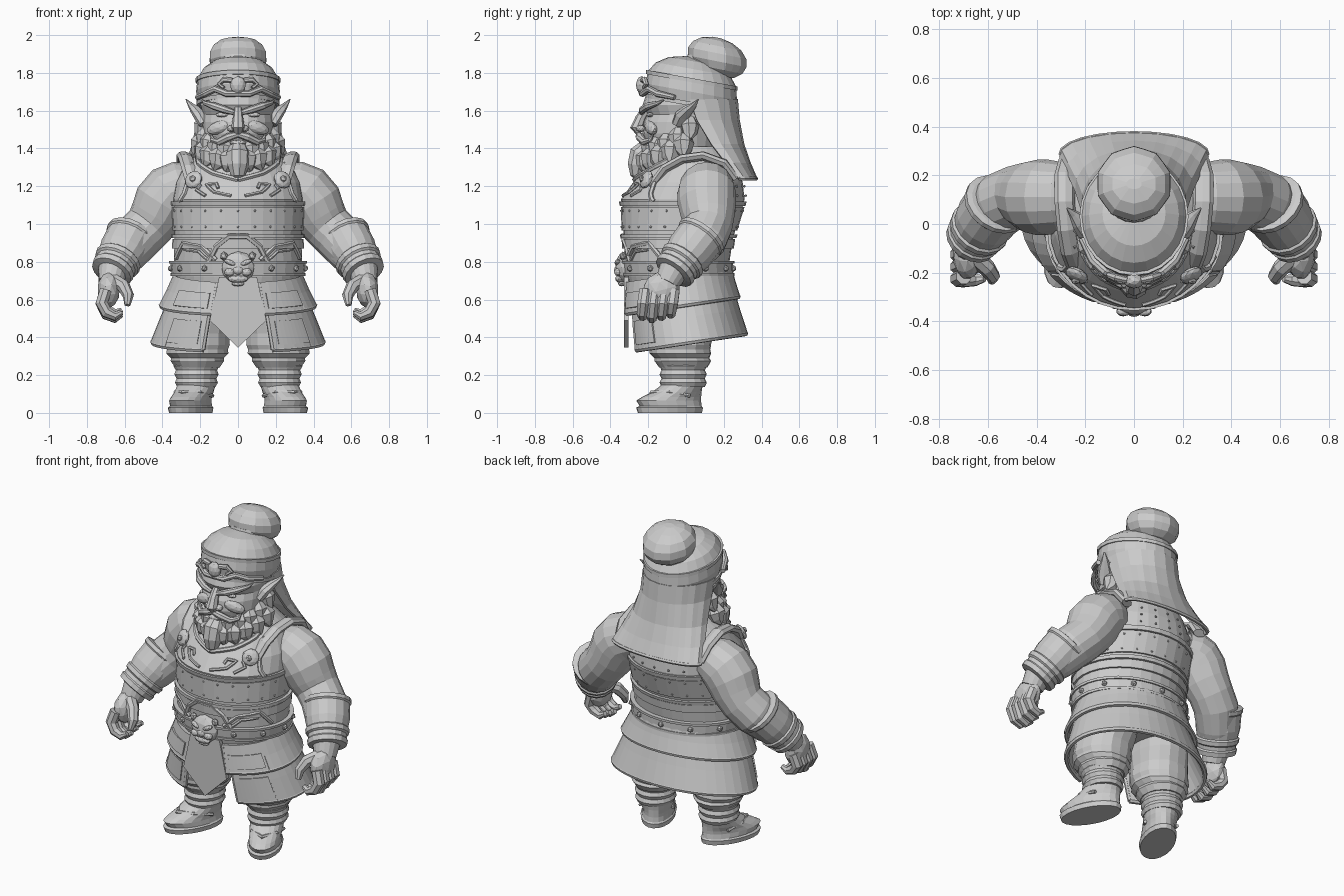
import bpy, bmesh, math
from mathutils import Vector, Matrix, Euler

old = bpy.data.objects.get("Cube")
if old:
    bpy.data.objects.remove(old)
stone = bpy.data.materials.new("light_grey")
stone.use_nodes = True
stone.diffuse_color = (0.6, 0.6, 0.6, 1)
stone.node_tree.nodes["Principled BSDF"].inputs["Base Color"].default_value = stone.diffuse_color

def finish(name, bm, pair=False, thick=0):
    """Turn a bmesh into an object; with pair, add its mirror image too."""
    bmesh.ops.recalc_face_normals(bm, faces=bm.faces)
    for side in (("left_", "right_") if pair else ("",)):
        if side == "right_":
            bmesh.ops.scale(bm, vec=(-1, 1, 1), verts=bm.verts)
            bmesh.ops.reverse_faces(bm, faces=bm.faces)
        mesh = bpy.data.meshes.new(side + name)
        bm.to_mesh(mesh)
        mesh.materials.append(stone)
        obj = bpy.data.objects.new(side + name, mesh)
        bpy.context.collection.objects.link(obj)
        if thick:
            solid = obj.modifiers.new("thickness", "SOLIDIFY")
            solid.thickness, solid.offset = thick, 0
    bm.free()

def skin(bm, rings, closed=True):
    """Bridge rows of points with faces, capping closed ones."""
    rows = [[bm.verts.new(p) for p in ring] for ring in rings]
    n = len(rows[0])
    for low, high in zip(rows, rows[1:]):
        for i in range(n if closed else n - 1):
            j = (i + 1) % n
            bm.faces.new((low[i], low[j], high[j], high[i]))
    if closed:
        bm.faces.new(rows[0][::-1])
        bm.faces.new(rows[-1])
    return bm

def ring_points(ring, n, slope, start, end, wave=0):
    """Points on a ring (z, centre x, half width, front y, back y); angle 0 faces front."""
    z, cx, rx, front, back = ring
    row = []
    for i in range(n if end - start == 360 else n + 1):
        a = math.radians(start + (end - start) * i / n)
        k = 1 + wave * (-1) ** i
        y = (front - back) / 2 * k * math.cos(a)
        row.append((cx + rx * k * math.sin(a), (front + back) / 2 + y, z + slope * y))
    return row

def loft(rings, n=24, slope=0, start=0, end=360, wave=0):
    rows = [ring_points(ring, n, slope, start, end, wave) for ring in rings]
    return skin(bmesh.new(), rows, end - start == 360)

def tube(path, n=8, bm=None, flat=1):
    """Sweep a circle along (x, y, z, radius) points."""
    pts = [Vector(p[:3]) for p in path]
    last, q, rings = None, None, []
    for i, p in enumerate(pts):
        d = (pts[min(i + 1, len(pts) - 1)] - pts[max(i - 1, 0)]).normalized()
        q = d.to_track_quat("Z", "Y") if last is None else last.rotation_difference(d) @ q
        last, r = d, path[i][3]
        angles = [math.tau * k / n for k in range(n)]
        rings.append([p + q @ Vector((r * math.cos(a), r * flat * math.sin(a), 0)) for a in angles])
    return skin(bmesh.new() if bm is None else bm, rings)

def ball(bm, centre, size, turn=(0, 0, 0), detail=2):
    m = Matrix.LocRotScale(Vector(centre), Euler(turn), Vector(size))
    bmesh.ops.create_icosphere(bm, subdivisions=detail, radius=1, matrix=m)
    return bm

# Torso, with a lookup so trims can hug its surface
TORSO = [(.55, 0, .30, -.27, .22), (.72, 0, .33, -.31, .23), (.80, 0, .34, -.32, .23),
         (.93, 0, .335, -.33, .25), (1.09, 0, .34, -.335, .30), (1.13, 0, .345, -.345, .31),
         (1.22, 0, .33, -.28, .30), (1.32, 0, .28, -.20, .27), (1.41, 0, .16, -.1, .2)]
finish("torso", loft(TORSO, 32))

def girth(z, off=0):
    for a, b in zip(TORSO, TORSO[1:]):
        if a[0] <= z <= b[0]:
            t = (z - a[0]) / (b[0] - a[0])
            _, cx, rx, f, k = [u + t * (v - u) for u, v in zip(a, b)]
            return (z, cx, rx + off, f - off, k + off)

def hug(deg, z, off=0):
    return ring_points(girth(z, off), 1, 0, deg, deg)[0]

def trim(name, marks, r, pair=True):
    """Raised cord through (angle, height) marks on the torso."""
    path = []
    for (a, z), (b, w) in zip(marks, marks[1:]):
        path += [hug(a + (b - a) * t / 4, z + (w - z) * t / 4, .004) + (r,) for t in range(4)]
    finish(name, tube(path + [hug(*marks[-1], .004) + (r,)], 6), pair)

for name, low, high, off in (
        ("belt", .73, .80, .018), ("belt_lower_edge", .725, .74, .026), ("belt_upper_edge", .79, .805, .026),
        ("waist_sash", .87, .92, .012), ("waist_cord", .925, .945, .018),
        ("chest_band", .965, 1.09, .01), ("chest_edge", 1.095, 1.12, .014)):
    finish(name, loft([girth(low), girth(low, off), girth(high, off), girth(high)], 32))
studs = bmesh.new()
for deg in range(30, 331, 30):
    ball(studs, hug(deg, .765, .02), (.018, .018, .018), detail=1)
for deg in range(0, 360, 15):
    for z in (.985, 1.07) + ((1.15, 1.2, 1.25) if 130 < deg < 230 else ()):
        ball(studs, hug(deg, z, .008), (.007, .007, .007), detail=1)
finish("rivets", studs)

# Chest ornament, armhole and collar trims, shoulder straps
trim("collar_trim", [(0, 1.235), (25, 1.27), (55, 1.34)], .014)
trim("chest_scroll", [(6, 1.15), (22, 1.17), (30, 1.21), (20, 1.215), (18, 1.19)], .009)
trim("chest_scroll_end", [(30, 1.15), (40, 1.18), (36, 1.21)], .009)
trim("armhole_trim", [(62, 1.12), (56, 1.16), (52, 1.24), (60, 1.32)], .014)
trim("back_armhole_trim", [(118, 1.12), (128, 1.16), (132, 1.24), (122, 1.32)], .014)
trim("tabard_edge", [(20, .81), (34, .88), (58, .90), (72, .82)], .014)
trim("tabard_inner_edge", [(28, .81), (38, .855), (56, .865)], .009)
finish("shoulder_strap", tube([(.235, -.18, 1.2, .04), (.26, -.11, 1.295, .042), (.275, -.02, 1.345, .042),
       (.285, .09, 1.36, .042), (.285, .2, 1.32, .042), (.27, .26, 1.24, .04)], 8, flat=.6), True)
disc = ball(bmesh.new(), (.235, -.21, 1.235), (.05, .024, .05), (-.4, 0, .5))
finish("strap_disc", ball(disc, (.24, -.235, 1.24), (.02, .014, .02), detail=1), True)

# Beast face buckle with an arch above
trim("buckle_arch", [(-27, .8), (-20, .88), (-8, .935), (8, .935), (20, .88), (27, .8)], .016, False)
beast = bmesh.new()
for spot, size in (((0, -.325, .77), (.09, .05, .085)), ((0, -.36, .755), (.03, .022, .025)),
                   ((0, -.35, .71), (.055, .025, .022)), ((0, -.34, .685), (.035, .02, .015))):
    ball(beast, spot, size)
for s in (1, -1):
    ball(beast, (s * .04, -.36, .795), (.035, .018, .014), (0, s * -.4, 0))
    ball(beast, (s * .045, -.36, .745), (.028, .02, .022))
    ball(beast, (s * .075, -.335, .83), (.022, .018, .024), detail=1)
finish("beast_buckle", beast)

# Skirt tiers, open in front, with rolled hems and raised front panels
for label, rings, gap in (
        ("upper_skirt", [(.73, 0, .33, -.32, .23), (.65, 0, .365, -.325, .25), (.57, 0, .405, -.33, .275)], 19),
        ("lower_skirt", [(.62, 0, .35, -.30, .24), (.5, 0, .40, -.295, .275), (.375, 0, .45, -.285, .315)], 24)):
    finish(label, loft(rings, 36, .15, gap, 360 - gap), thick=.025)
    hem = ring_points(rings[-1], 36, .15, gap, 360 - gap)
    finish(label + "_hem", tube([p + (.015,) for p in hem], 6))
    panel = [(z + .025, cx, rx + .008, f - .008, k + .008) for z, cx, rx, f, k in rings[1:]]
    finish(label + "_panel", loft(panel, 8, .15, gap + 4, 55), True, .018)
    edge = [(gap + .5, ring) for ring in rings] + [(58, ring) for ring in rings[:0:-1]]
    for i in (0, 3):
        line = [ring_points(ring, 1, .15, deg, deg + 1)[0] + (.014,) for deg, ring in edge[i:i + 3]]
        finish(label + "_edge", tube(line, 6), True)

# Pointed apron with a raised border
apron = bmesh.new()
face = apron.faces.new([apron.verts.new((x, -.33, z)) for x, z in
                        ((-.1, .72), (.1, .72), (.15, .49), (0, .345), (-.15, .49))])
face.normal_update()
bmesh.ops.inset_region(apron, faces=[face], thickness=.022)
bmesh.ops.translate(apron, vec=(0, .014, 0), verts=face.verts)
finish("apron", apron, thick=.025)

# Baggy trousers and wrapped boots
finish("trouser_leg", loft([(.62, .17, .15, -.2, .2), (.5, .195, .165, -.21, .17), (.42, .21, .165, -.2, .14),
       (.36, .215, .172, -.2, .135), (.335, .215, .162, -.19, .13), (.315, .215, .165, -.19, .135),
       (.29, .215, .14, -.165, .125), (.275, .215, .142, -.165, .135), (.24, .215, .118, -.14, .115)], 18, wave=.012), True)
wrap = []
for i in range(7):
    grow = .01 * (i % 2)
    wrap.append((.27 - i * .022, .22, .115 - i * .002 + grow, -.13 - grow, .10 + grow))
finish("boot_wrap", loft(wrap, 18), True)

# Shoes turned outward
shoe = loft([(0, .215, .095, -.275, .09), (.028, .215, .1, -.285, .095), (.036, .215, .092, -.265, .088),
             (.065, .215, .09, -.285, .085), (.085, .215, .09, -.25, .085), (.11, .215, .095, -.19, .085),
             (.15, .215, .1, -.13, .09), (.2, .215, .1, -.12, .09)], 20)
tube([(.12, -.02, .09, .01), (.145, -.13, .11, .012), (.215, -.2, .108, .012), (.285, -.13, .11, .012),
      (.31, -.02, .09, .01)], 6, shoe)
bmesh.ops.rotate(shoe, cent=(.215, -.01, 0), matrix=Matrix.Rotation(math.radians(25), 3, "Z"), verts=shoe.verts)
finish("shoe", shoe, True)

# Arms and ridged bracers
finish("arm", tube([(.24, .11, 1.2, .12), (.30, .11, 1.19, .145), (.355, .11, 1.165, .155), (.4, .11, 1.11, .155),
       (.435, .115, 1.04, .142), (.475, .115, .985, .13), (.535, .09, .925, .13), (.6, .02, .84, .115),
       (.665, -.07, .75, .08), (.675, -.1, .69, .065)], 16), True)
top, low = Vector((.56, .09, .945)), Vector((.672, -.07, .74))
cuff = []
for t, r in ((0, .115), (.02, .138), (.1, .138), (.13, .13), (.45, .128), (.62, .118), (.65, .127),
             (.74, .124), (.77, .112), (.85, .11), (.88, .117), (.98, .112), (1, .08)):
    cuff.append(tuple(top.lerp(low, t)) + (r,))
finish("bracer", tube(cuff, 16), True)

# Hands with curled fingers
hand = ball(bmesh.new(), (.685, -.13, .65), (.06, .1, .095), (.25, 0, 0))
for i in range(4):
    y, drop = -.215 + i * .05, .012 * abs(i - 1)
    tube([(.70, y, .65, .034), (.722, y - .01, .58, .035), (.695, y - .015, .52 + drop, .032),
          (.65, y - .015, .5 + drop, .026), (.615, y - .01, .52 + drop, .014)], 8, hand)
tube([(.66, -.13, .70, .04), (.605, -.18, .67, .036), (.58, -.215, .62, .03), (.585, -.235, .57, .016)], 8, hand)
finish("hand", hand, True)

# Head and face
finish("head", loft([(1.28, 0, .12, -.13, .14), (1.38, 0, .16, -.2, .16), (1.48, 0, .185, -.23, .18),
       (1.54, 0, .19, -.225, .2), (1.58, 0, .185, -.205, .2), (1.63, 0, .2, -.23, .22), (1.72, 0, .19, -.2, .24)], 22))
finish("nose", tube([(0, -.21, 1.61, .022), (0, -.24, 1.56, .028), (0, -.26, 1.51, .036), (0, -.24, 1.485, .025)], 8))
for name, spot, size, turn in (("nostril", (.034, -.24, 1.505), (.024, .025, .018), 0),
                               ("cheek", (.1, -.185, 1.51), (.07, .03, .035), .3),
                               ("eye", (.085, -.19, 1.578), (.034, .018, .013), 0)):
    finish(name, ball(bmesh.new(), spot, size, (0, turn, turn)), True)
finish("eyebrow", tube([(.02, -.235, 1.59, .014), (.07, -.23, 1.605, .02), (.13, -.2, 1.625, .02),
       (.175, -.15, 1.64, .012), (.19, -.12, 1.655, .004)], 8), True)
finish("moustache", tube([(0, -.25, 1.475, .016), (.05, -.245, 1.46, .022), (.1, -.22, 1.435, .02),
       (.135, -.19, 1.445, .014), (.145, -.175, 1.475, .005)], 8), True)
finish("lower_lip", ball(bmesh.new(), (0, -.225, 1.43), (.045, .025, .016)))
finish("ear", tube([(.175, -.04, 1.53, .04), (.2, -.02, 1.575, .045), (.225, .01, 1.605, .036),
       (.25, .04, 1.63, .02), (.275, .065, 1.66, .004)], 8, flat=.7), True)

# Curled beard tufts along the jaw, and a pointed chin tuft
beard = bmesh.new()
for row, (size, reach) in enumerate(((.05, .0), (.058, .015))):
    for i in range(5):
        a = math.radians(22 + i * 17 - row * 8)
        s, c = math.sin(a), math.cos(a)
        x, y, z = (.185 + reach) * s, .02 - (.225 + reach) * c, 1.52 - .12 * c ** .6 - row * .055
        tube([(x * .9, y * .9, z + .04, size * .6), (x, y, z, size), (x * 1.06, y * 1.03, z - .045, size * .75),
              (x * 1.14 + .01, y * 1.05, z - .07, size * .2)], 7, beard)
finish("beard_tufts", beard, True)
finish("chin_tuft", tube([(0, -.2, 1.42, .04), (0, -.235, 1.37, .065), (0, -.25, 1.31, .06),
       (0, -.255, 1.26, .04), (0, -.24, 1.22, .006)], 9))

# Cap, headband, diadem and topknot
finish("cap", loft([(1.62, 0, .205, -.2, .255), (1.70, 0, .222, -.215, .27), (1.77, 0, .215, -.2, .265),
       (1.82, 0, .185, -.16, .235), (1.86, 0, .13, -.09, .18), (1.88, 0, .05, 0, .1)], 24, -.18))
for name, z, size in (("headband_lower_edge", 1.625, (0, .22, -.215, .27)),
                      ("headband_upper_edge", 1.75, (0, .224, -.212, .272))):
    finish(name, loft([(z,) + size, (z + .022,) + size], 24, -.18))
finish("diadem_band", tube([(0, -.235, 1.69, .016), (.06, -.23, 1.69, .018), (.12, -.195, 1.715, .018),
       (.17, -.15, 1.69, .018), (.215, -.06, 1.67, .014)], 8), True)
finish("diadem_wing", tube([(.03, -.23, 1.76, .014), (.075, -.22, 1.765, .016), (.1, -.21, 1.74, .014),
       (.075, -.225, 1.72, .01)], 7), True)
finish("diadem_gem", ball(bmesh.new(), (0, -.235, 1.735), (.042, .03, .048)))
finish("topknot_base", loft([(1.82, 0, .12, -.01, .23), (1.88, 0, .115, .01, .24)], 20, -.18))
knot = [(1.88 - .108 * math.cos(t), 0, .155 * math.sin(t) ** .8, .165 - .155 * math.sin(t), .165 + .155 * math.sin(t))
        for t in (.3, .6, 1, 1.4, 1.8, 2.2, 2.6, 3)]
finish("topknot", loft(knot, 20, -.2, wave=.02))

# Neck cloth hanging behind the head
finish("neck_cloth", loft([(1.66, 0, .21, -.18, .265), (1.55, 0, .21, -.12, .275), (1.42, 0, .235, .0, .3),
       (1.32, 0, .27, .11, .335), (1.24, 0, .30, .2, .37)], 20, start=84, end=276, wave=.008), thick=.016)
finish("cloth_hem", tube([p + (.012,) for p in ring_points((1.24, 0, .3, .2, .37), 12, 0, 88, 272)], 6))
